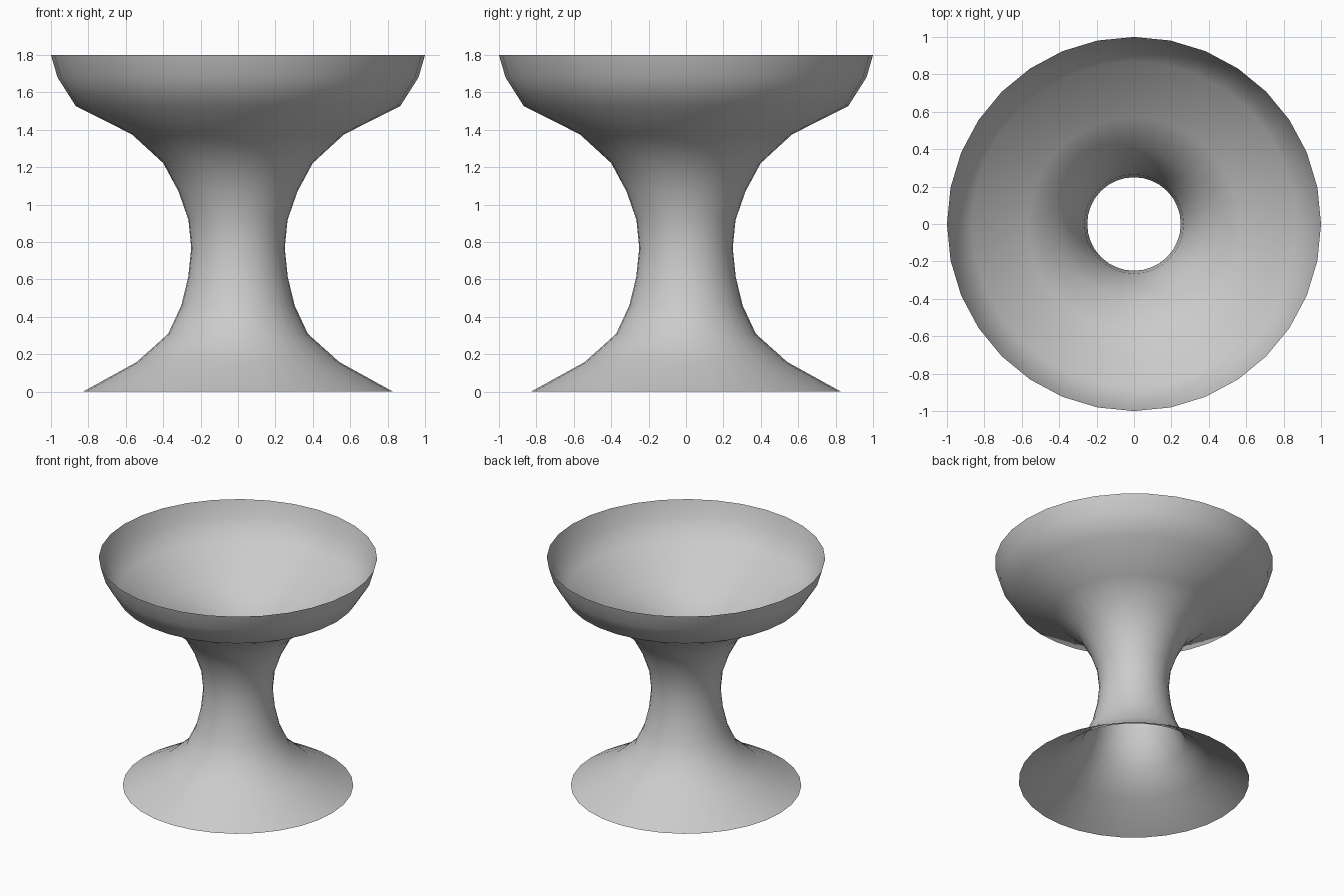
import bpy, bmesh
from math import cos, sin, tau

if "Cube" in bpy.data.objects:
    bpy.data.objects.remove(bpy.data.objects["Cube"])

SIDES = 32

# Profile as (radius, height): flared foot, narrow stem, open bowl
PROFILE = [(0.828, 0.0), (0.543, 0.157), (0.374, 0.308), (0.303, 0.46),
           (0.266, 0.613), (0.25, 0.767), (0.265, 0.918), (0.318, 1.07),
           (0.40, 1.222), (0.567, 1.375), (0.868, 1.527), (0.965, 1.68),
           (1.0, 1.8)]


def lathe(name, profile, sides):
    """Spin an open profile around z into a single-sheet shell."""
    bm = bmesh.new()
    rings = [[bm.verts.new((r * cos(tau * i / sides), r * sin(tau * i / sides), z))
              for i in range(sides)] for r, z in profile]
    for low, high in zip(rings, rings[1:]):
        for i in range(sides):
            j = (i + 1) % sides
            face = bm.faces.new((low[i], low[j], high[j], high[i]))
            face.smooth = True
    mesh = bpy.data.meshes.new(name)
    bm.to_mesh(mesh)
    bm.free()
    obj = bpy.data.objects.new(name, mesh)
    bpy.context.collection.objects.link(obj)
    return obj


# Hollow goblet shell, open at both ends
lathe("goblet_shell", PROFILE, SIDES)
